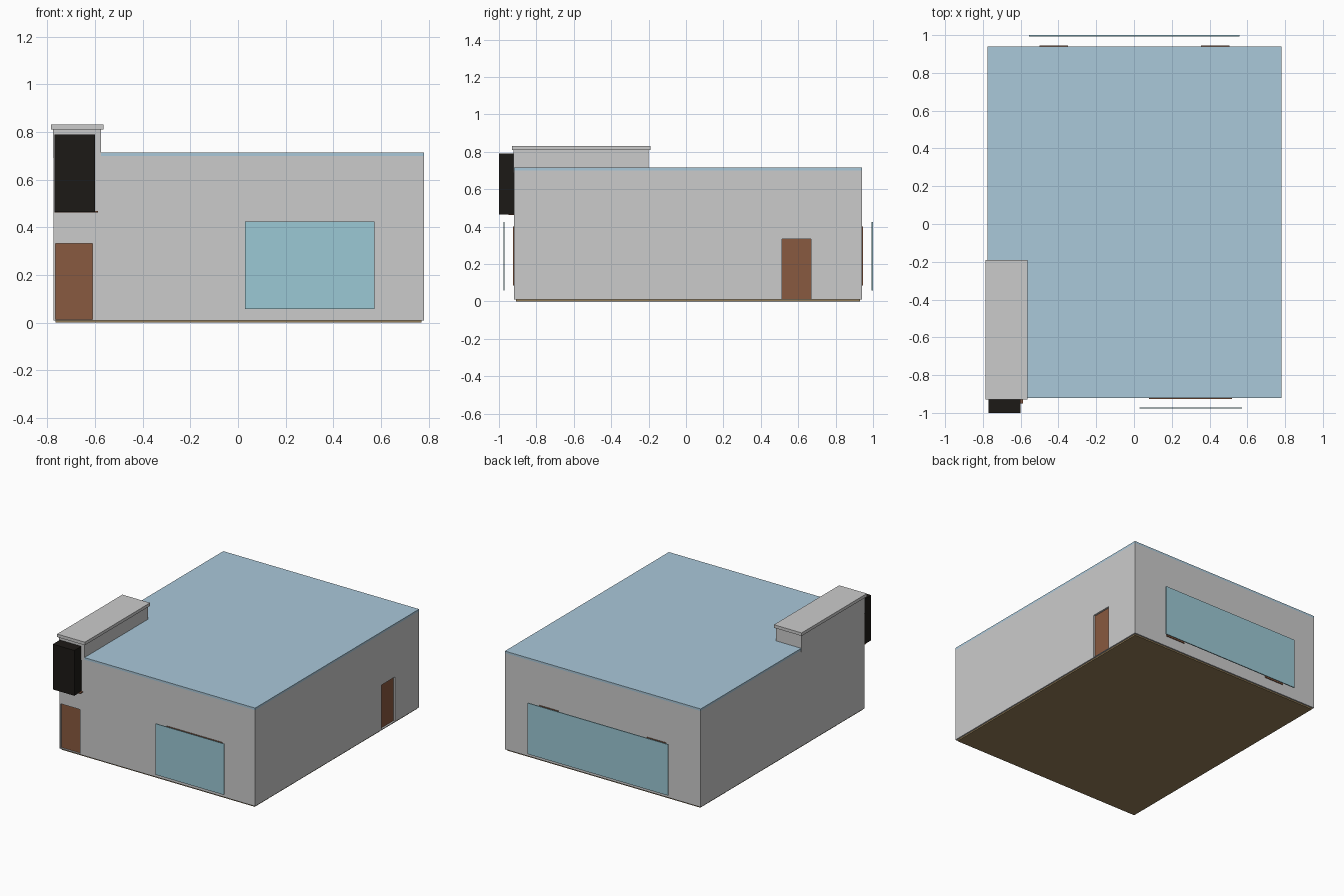
import bpy

if "Cube" in bpy.data.objects:
    bpy.data.objects.remove(bpy.data.objects["Cube"])


def material(name, rgb):
    m = bpy.data.materials.new(name)
    m.diffuse_color = (*rgb, 1)
    m.use_nodes = True
    m.node_tree.nodes["Principled BSDF"].inputs["Base Color"].default_value = m.diffuse_color
    return m


ROOF = material("roof_blue", (0.40, 0.58, 0.70))
GLASS = material("pane_blue", (0.33, 0.58, 0.66))
WOOD = material("door_brown", (0.25, 0.10, 0.05))
FLOOR = material("floor_tan", (0.30, 0.21, 0.10))
BLACK = material("sign_black", (0.012, 0.010, 0.008))


def box(name, x, y, z, mat=None):
    """Axis-aligned box from (min, max) ranges."""
    bpy.ops.mesh.primitive_cube_add(size=1, location=[sum(r) / 2 for r in (x, y, z)])
    ob = bpy.context.object
    ob.name = name
    ob.scale = [r[1] - r[0] for r in (x, y, z)]
    bpy.ops.object.transform_apply(location=False, rotation=False, scale=True)
    if mat:
        ob.data.materials.append(mat)
    return ob


L, R, F, B = -0.775, 0.78, -0.92, 0.94   # wall faces
RECESS = 0.018

# Floor, walls and roof slab
box("floor", (-0.765, 0.77), (-0.91, 0.93), (0, 0.012), FLOOR)
walls = box("walls", (L, R), (F, B), (0.01, 0.70))
box("roof", (L, R), (F, B), (0.70, 0.715), ROOF)

# Recessed doorways, each with a door leaf set back in the wall
doorways = [
    ("front_door", (-0.765, -0.61), (F, F + RECESS), (-0.765, -0.61), (F - 0.1, F + RECESS),
     (F + 0.014, F + RECESS + 0.005)),
    ("side_door", (R - RECESS, R), (0.512, 0.667), (R - RECESS, R + 0.1), (0.512, 0.667), None),
]
for name, dx, dy, cx, cy, _ in doorways:
    cutter = box(name + "_cutter", cx, cy, (0.014, 0.333))
    cutter.hide_render = True
    cutter.hide_set(True)
    mod = walls.modifiers.new(name + "_opening", "BOOLEAN")
    mod.operation, mod.solver, mod.object = "DIFFERENCE", "EXACT", cutter
box("front_door", (-0.765, -0.61), (F + 0.013, F + 0.024), (0.014, 0.333), WOOD)
box("side_door", (R - 0.024, R - 0.013), (0.512, 0.667), (0.014, 0.333), WOOD)

# Raised block on the front left corner with its cap
box("parapet", (L - 0.001, -0.575), (F - 0.001, -0.20), (0.69, 0.81))
box("parapet_cap", (-0.785, -0.565), (-0.93, -0.19), (0.81, 0.832))

# Projecting box over the front door and its small bracket
box("sign_box", (-0.77, -0.60), (-1.0, F), (0.465, 0.79), BLACK)
box("sign_bracket", (-0.77, -0.588), (-0.95, F), (0.462, 0.468), WOOD)

# Flat window boards on the walls
for name, x, y in [("front_window", (0.08, 0.52), (F - 0.006, F)),
                   ("back_window_left", (-0.50, -0.35), (B, B + 0.006)),
                   ("back_window_right", (0.355, 0.505), (B, B + 0.006))]:
    box(name, x, y, (0.085, 0.40), WOOD)

# Large panes standing off the walls
box("front_pane", (0.03, 0.572), (-0.977, -0.971), (0.058, 0.424), GLASS)
box("back_pane", (-0.556, 0.558), (0.993, 1.0), (0.058, 0.424), GLASS)
